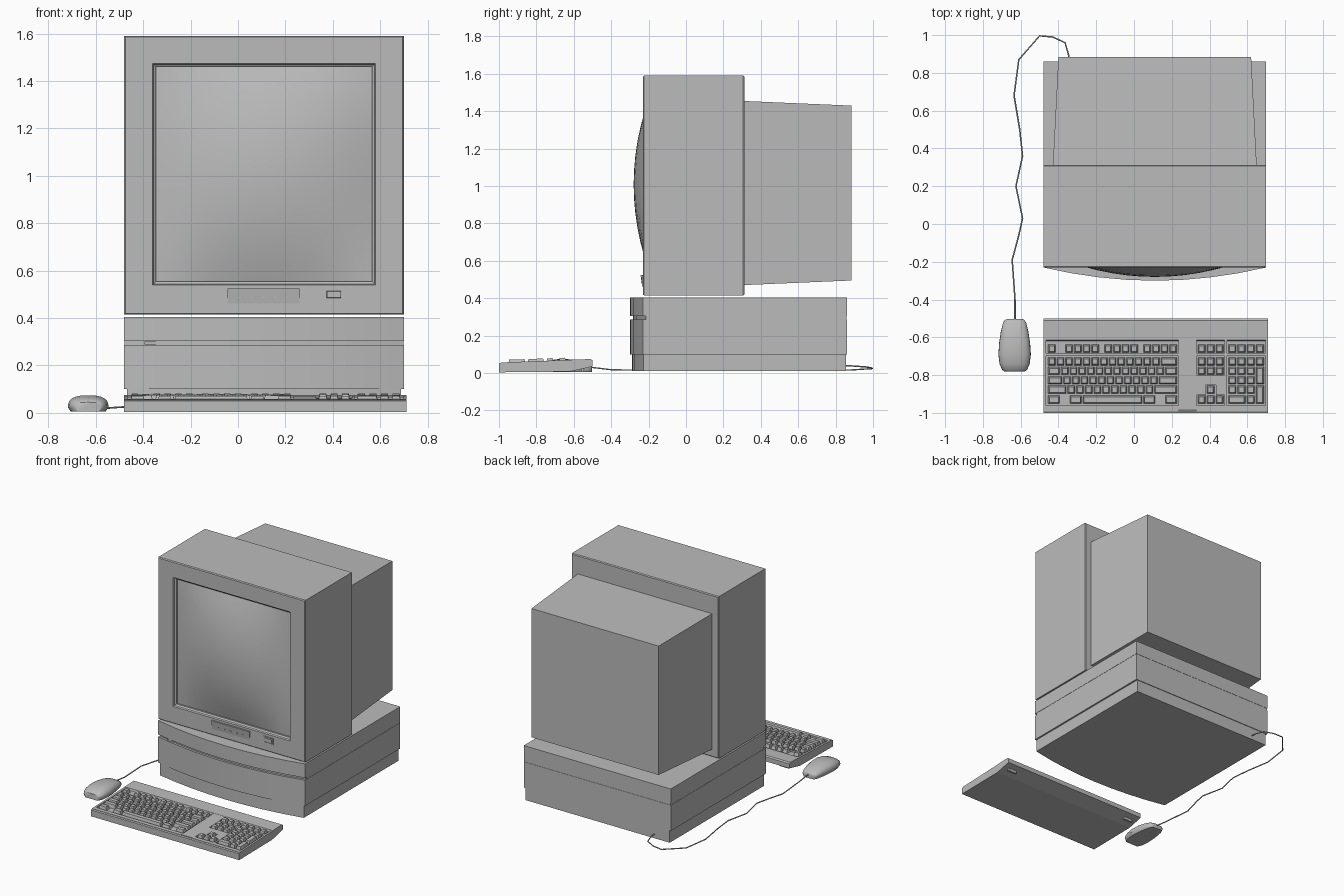
import bpy, bmesh, math
from mathutils import Vector

grey = bpy.data.materials.new("grey_plastic")
grey.diffuse_color = (0.5, 0.5, 0.5, 1)
CX = 0.11          # the computer sits a little right of centre


def finish(name, bm, smooth=None):
    bmesh.ops.recalc_face_normals(bm, faces=bm.faces)
    me = bpy.data.meshes.new(name)
    bm.to_mesh(me)
    bm.free()
    me.materials.append(grey)
    ob = bpy.data.objects.new(name, me)
    bpy.context.collection.objects.link(ob)
    if smooth:
        bpy.ops.object.select_all(action='DESELECT')
        bpy.context.view_layer.objects.active = ob
        ob.select_set(True)
        bpy.ops.object.shade_smooth_by_angle(angle=math.radians(smooth))
    return ob


def loft(bm, loops, cap_start=True, cap_end=True):
    """Join closed loops of points into one skin."""
    rings = [[bm.verts.new(p) for p in lp] for lp in loops]
    for a, b in zip(rings, rings[1:]):
        n = len(a)
        for i in range(n):
            bm.faces.new((a[i], a[(i + 1) % n], b[(i + 1) % n], b[i]))
    if cap_start:
        bm.faces.new(rings[0])
    if cap_end:
        bm.faces.new(rings[-1])


def rect_y(x0, x1, z0, z1, y):
    return [(x0, y, z0), (x1, y, z0), (x1, y, z1), (x0, y, z1)]


def rect_loft(name, rects, **kw):
    bm = bmesh.new()
    loft(bm, [rect_y(*r) for r in rects], **kw)
    return finish(name, bm)


def prism(name, outline, z0, z1):
    bm = bmesh.new()
    loft(bm, [[(x, y, z) for x, y in outline] for z in (z0, z1)])
    return finish(name, bm, 30)


# Monitor shell with stepped opening
rect_loft("monitor_shell", [
    (-0.475, 0.695, 0.42, 1.585, 0.313), (-0.48, 0.70, 0.415, 1.59, 0.306),
    (-0.48, 0.70, 0.415, 1.59, -0.224), (-0.475, 0.695, 0.42, 1.585, -0.231),
    (-0.36, 0.58, 0.54, 1.475, -0.231), (-0.356, 0.576, 0.544, 1.471, -0.22),
    (-0.346, 0.566, 0.554, 1.461, -0.213), (-0.346, 0.566, 0.554, 1.461, -0.19)],
    cap_end=False)

# Tapered tube housing behind the shell
rect_loft("monitor_back", [(-0.43, 0.65, 0.47, 1.455, 0.30),
                           (-0.40, 0.62, 0.495, 1.43, 0.885)])

# Bulging screen
bm = bmesh.new()
bmesh.ops.create_grid(bm, x_segments=12, y_segments=12, size=1)
for v in bm.verts:
    u, w = v.co.x, v.co.y
    v.co = Vector((CX + u * 0.458, -0.28 + 0.08 * (1 - (1 - u * u) * (1 - w * w)),
                   1.0075 + w * 0.456))
screen = finish("screen", bm, 40)
if screen.data.polygons[0].normal.y > 0:
    screen.data.flip_normals()

# Control flap, leaning out at the top, with small knobs along it
bm = bmesh.new()
x0, x1 = -0.045, 0.05
loft(bm, [[(x, -0.229, 0.462), (x, -0.234, 0.462), (x, -0.243, 0.525), (x, -0.229, 0.525)]
          for x in (-0.045, 0.26)])
finish("control_flap", bm)
for i in range(5):
    x = 0.0 + i * 0.05
    rect_loft("flap_knob", [(x, x + 0.012, 0.484, 0.49, -0.23),
                            (x, x + 0.012, 0.484, 0.49, -0.241)])
# Power button with a surrounding rim
rect_loft("power_button_rim", [(0.365, 0.445, 0.476, 0.522, -0.229),
                               (0.365, 0.445, 0.476, 0.522, -0.234),
                               (0.371, 0.439, 0.481, 0.517, -0.234),
                               (0.371, 0.439, 0.481, 0.517, -0.231)])
rect_loft("power_button", [(0.374, 0.436, 0.484, 0.514, -0.229),
                           (0.376, 0.434, 0.486, 0.512, -0.238)])


# System unit: bowed front, groove and recessed foot
def bowed(half, back, side_y, bow):
    pts = [(CX + half, back), (CX - half, back)]
    for i in range(9):
        t = -1 + i / 4
        pts.append((CX + half * t, side_y - bow * (1 - t * t)))
    return pts


prism("system_unit_lower", bowed(0.59, 0.86, -0.23, 0.07), 0.10, 0.287)
prism("system_unit_groove", bowed(0.588, 0.858, -0.214, 0.07), 0.28, 0.31)
prism("system_unit_upper", bowed(0.59, 0.86, -0.23, 0.07), 0.304, 0.405)
prism("system_unit_foot", bowed(0.578, 0.855, -0.228, 0.062), 0.01, 0.10)
rect_loft("eject_button", [(-0.395, -0.345, 0.289, 0.301, -0.22),
                           (-0.395, -0.345, 0.289, 0.301, -0.248)])

# Keyboard case from a side profile
profile = [(-1.0, 0.004), (-1.0, 0.05), (-0.99, 0.054), (-0.98, 0.045), (-0.62, 0.058),
           (-0.615, 0.071), (-0.51, 0.075), (-0.50, 0.068), (-0.50, 0.035), (-0.62, 0.008)]
bm = bmesh.new()
loft(bm, [[(x, y, z) for y, z in profile] for x in (-0.48, 0.71)])
finish("keyboard_case", bm)


def deck(y):
    return 0.045 + (y + 0.98) * 0.036


def deck_block(bm, x0, x1, y0, y1, h, inset=0.0, rear=0.0):
    """Tapered block standing on the sloping deck."""
    def ring(i, r, dz):
        return [(x, y, deck(y) + dz) for x, y in
                ((x0 + i, y0 + i), (x1 - i, y0 + i), (x1 - i, y1 - i - r), (x0 + i, y1 - i - r))]
    loft(bm, [ring(0, 0, -0.004), ring(inset, rear, h)])


# Raised panels between the key groups
bm = bmesh.new()
for r in [(-0.48, -0.465, -0.99, -0.61), (0.235, 0.33, -0.985, -0.61),
          (0.696, 0.71, -0.99, -0.61), (-0.465, 0.235, -0.99, -0.962),
          (0.33, 0.696, -0.99, -0.962), (-0.465, 0.235, -0.698, -0.684),
          (0.33, 0.696, -0.698, -0.684), (0.33, 0.482, -0.852, -0.80),
          (0.33, 0.378, -0.905, -0.852), (0.434, 0.482, -0.905, -0.852),
          (0.480, 0.492, -0.985, -0.61)]:
    deck_block(bm, *r, 0.012)
finish("keyboard_panels", bm)

# Keys: widths per row in key units, negative numbers are gaps
ROWS_Y = [-0.66, -0.727, -0.777, -0.827, -0.877, -0.930]
MAIN = [[1, -1] + [1] * 4 + [-.5] + [1] * 4 + [-.5] + [1] * 4,
        [1] * 13 + [2], [1.5] + [1] * 12 + [1.5], [1.75] + [1] * 11 + [2.25],
        [2.25] + [1] * 10 + [2.75], [1.5, -1, 1.5, 7, 1.5, -1, 1.5]]
NAV = [[1] * 3, [1] * 3, [1] * 3, [], [-1, 1], [1] * 3]
PAD = [[1] * 4, [1] * 4, [1] * 3, [1] * 3, [1] * 3, [2, 1]]
bm = bmesh.new()
for start, unit, rows in ((-0.458, 0.0459, MAIN), (0.334, 0.0477, NAV), (0.496, 0.0488, PAD)):
    for y, row in zip(ROWS_Y, rows):
        x = start
        for w in row:
            if w > 0:
                deck_block(bm, x + 0.003, x + w * unit - 0.003, y - 0.022, y + 0.022,
                           0.025, 0.007, 0.002)
            x += abs(w) * unit
for ya, yb in ((-0.849, -0.755), (-0.952, -0.855)):     # tall number-pad keys
    deck_block(bm, 0.6454, 0.6882, ya, yb, 0.025, 0.007, 0.002)
finish("keyboard_keys", bm)

# Little feet under the keyboard
for x in (-0.44, 0.60):
    rect_loft("keyboard_foot", [(x, x + 0.07, 0.006, 0.04, -0.56),
                                (x, x + 0.07, 0.006, 0.04, -0.545)])

# Mouse: (y, half width, top height) stations from palm end to cable end
stations = [(-0.78, 0.055, 0.045), (-0.772, 0.066, 0.054), (-0.74, 0.080, 0.066),
            (-0.69, 0.086, 0.074), (-0.63, 0.082, 0.074), (-0.57, 0.073, 0.066),
            (-0.525, 0.062, 0.053), (-0.508, 0.052, 0.044), (-0.502, 0.038, 0.036)]
bm = bmesh.new()
loops = []
for y, hw, top in stations:
    lp = []
    for i in range(13):
        a = math.pi * i / 12
        c, s = math.cos(a), math.sin(a)
        lp.append((-0.632 + hw * math.copysign(abs(c) ** 0.7, c), y,
                   0.024 + (top - 0.024) * s ** 0.8))
    lp += [(-0.632 - hw * 0.85, y, 0.005), (-0.632 + hw * 0.85, y, 0.005)]
    loops.append(lp)
loft(bm, loops)
finish("mouse_body", bm, 40)

# Mouse cable running round to the back of the system unit
path = [(-.63, -.53, .03), (-.63, -.50, .03), (-.63, -.40, .018), (-.645, -.19, .014),
        (-.61, -.06, .014), (-.59, .03, .014), (-.625, .2, .014), (-.59, .36, .014),
        (-.605, .5, .014), (-.635, .68, .014), (-.61, .87, .016), (-.50, .996, .024),
        (-.43, .99, .028), (-.365, .96, .033), (-.345, .89, .038), (-.345, .85, .04)]
cu = bpy.data.curves.new("mouse_cable", 'CURVE')
cu.dimensions = '3D'
cu.bevel_depth = 0.004
cu.bevel_resolution = 1
sp = cu.splines.new('POLY')
sp.points.add(len(path) - 1)
for p, co in zip(sp.points, path):
    p.co = (*co, 1)
cu.materials.append(grey)
bpy.context.collection.objects.link(bpy.data.objects.new("mouse_cable", cu))
